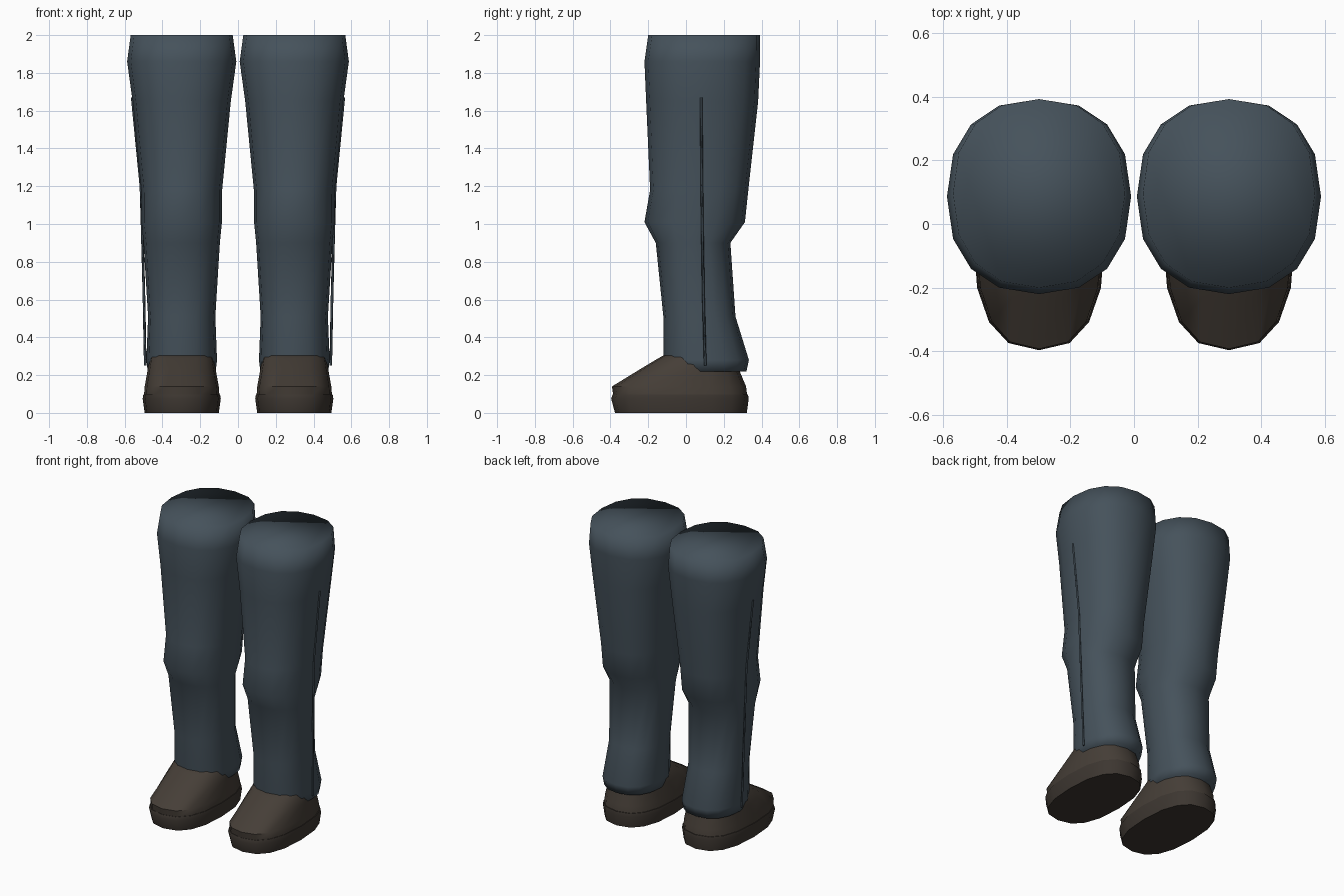
import bpy, bmesh, math

old = bpy.data.objects.get("Cube")
if old:
    bpy.data.objects.remove(old)


def material(name, rgb):
    m = bpy.data.materials.new(name)
    m.use_nodes = True
    m.diffuse_color = (*rgb, 1)
    bsdf = m.node_tree.nodes["Principled BSDF"]
    bsdf.inputs["Base Color"].default_value = (*rgb, 1)
    bsdf.inputs["Roughness"].default_value = 0.9
    return m


CLOTH = material("slate blue cloth", (0.060, 0.084, 0.105))
SEAM = material("dark seam", (0.040, 0.056, 0.070))
LEATHER = material("brown leather", (0.060, 0.048, 0.038))
SOLE = material("dark brown sole", (0.046, 0.037, 0.030))
SIDES = 16
LEG_X = 0.298


def soft(v, power):
    return math.copysign(abs(v) ** power, v)


def loft(name, rings, side, power, mat):
    """Skin capped rounded rings given as (z, front y, back y, half width)."""
    bm = bmesh.new()
    loops = []
    for z, front, back, half in rings:
        mid, depth = (front + back) / 2, (back - front) / 2
        loop = []
        for i in range(SIDES):
            a = 2 * math.pi * i / SIDES
            x = side * LEG_X + half * soft(math.cos(a), power)
            loop.append(bm.verts.new((x, mid + depth * soft(math.sin(a), power), z)))
        loops.append(loop)
    for low, high in zip(loops, loops[1:]):
        for i in range(SIDES):
            j = (i + 1) % SIDES
            bm.faces.new((low[i], low[j], high[j], high[i]))
    bm.faces.new(loops[0][::-1])
    bm.faces.new(loops[-1])
    bmesh.ops.recalc_face_normals(bm, faces=bm.faces)
    for f in bm.faces:
        f.smooth = True
    mesh = bpy.data.meshes.new(name)
    bm.to_mesh(mesh)
    bm.free()
    mesh.materials.append(mat)
    ob = bpy.data.objects.new(name, mesh)
    bpy.context.collection.objects.link(ob)
    return ob


def sharpen(ob, degrees):
    bpy.ops.object.select_all(action='DESELECT')
    ob.select_set(True)
    bpy.context.view_layer.objects.active = ob
    bpy.ops.object.shade_smooth_by_angle(angle=math.radians(degrees))


def seam(name, points, side):
    """Thin piping that follows the outer side of a leg."""
    curve = bpy.data.curves.new(name, 'CURVE')
    curve.dimensions = '3D'
    curve.bevel_depth = 0.007
    curve.bevel_resolution = 0
    curve.use_fill_caps = True
    spline = curve.splines.new('POLY')
    spline.points.add(len(points) - 1)
    for p, (x, y, z) in zip(spline.points, points):
        p.co = (side * x, y, z, 1)
    curve.materials.append(SEAM)
    ob = bpy.data.objects.new(name, curve)
    bpy.context.collection.objects.link(ob)


# Rings run from hem to thigh, with the knee bulge at the middle
trouser_rings = [
    (0.22, -0.110, 0.320, 0.180), (0.28, -0.120, 0.333, 0.187),
    (0.51, -0.120, 0.262, 0.178), (0.90, -0.160, 0.235, 0.202),
    (1.01, -0.220, 0.312, 0.213), (1.18, -0.190, 0.330, 0.214),
    (1.65, -0.211, 0.382, 0.260), (1.86, -0.220, 0.392, 0.289),
    (2.00, -0.200, 0.392, 0.270),
]
upper_rings = [
    (0.09, -0.385, 0.324, 0.200), (0.14, -0.392, 0.318, 0.196),
    (0.23, -0.245, 0.280, 0.180), (0.29, -0.145, 0.272, 0.170),
    (0.31, -0.108, 0.262, 0.155),
]
sole_rings = [
    (0.00, -0.376, 0.322, 0.196), (0.075, -0.396, 0.332, 0.207),
    (0.098, -0.388, 0.328, 0.203),
]
seam_path = [
    (0.560, 0.080, 1.67), (0.514, 0.084, 1.20), (0.508, 0.086, 1.00),
    (0.498, 0.092, 0.62), (0.491, 0.102, 0.25),
]

for label, side in (("left", 1), ("right", -1)):
    loft(label + "_trouser_leg", trouser_rings, side, 0.87, CLOTH)
    sharpen(loft(label + "_boot_upper", upper_rings, side, 0.8, LEATHER), 50)
    sharpen(loft(label + "_boot_sole", sole_rings, side, 0.8, SOLE), 35)
    seam(label + "_side_seam", seam_path, side)
